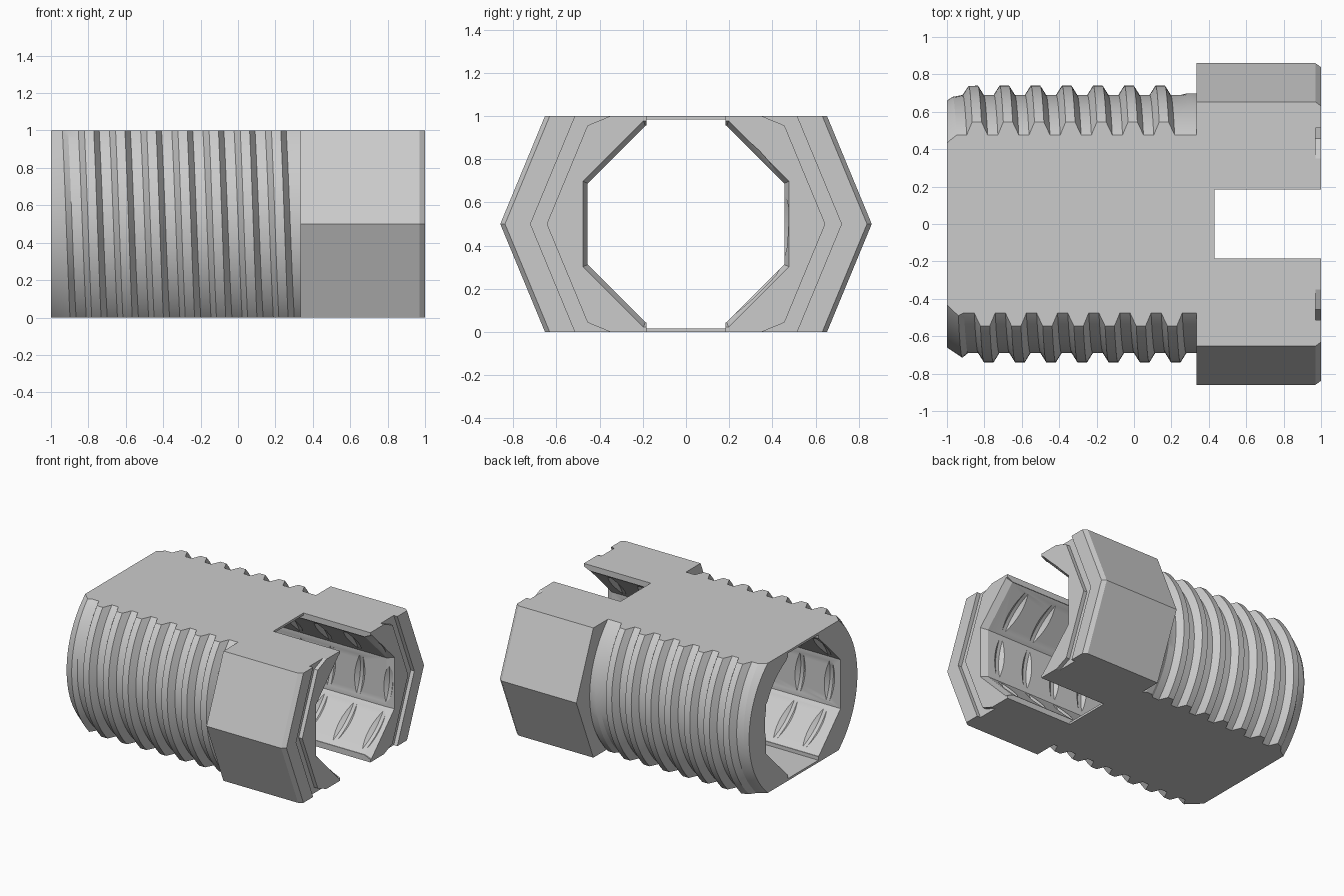
import bpy, bmesh, math
from math import cos, sin, pi, floor

if "Cube" in bpy.data.objects:
    bpy.data.objects.remove(bpy.data.objects["Cube"])

SEG = 96
grey = bpy.data.materials.new("plain_grey")
grey.diffuse_color = (0.6, 0.6, 0.6, 1)
grey.use_nodes = True
grey.node_tree.nodes["Principled BSDF"].inputs["Base Color"].default_value = grey.diffuse_color


def finish(name, bm):
    """Cap open ends, fix normals and make an object."""
    bmesh.ops.remove_doubles(bm, verts=bm.verts, dist=1e-5)
    bmesh.ops.holes_fill(bm, edges=[e for e in bm.edges if e.is_boundary], sides=0)
    bmesh.ops.recalc_face_normals(bm, faces=bm.faces)
    me = bpy.data.meshes.new(name)
    bm.to_mesh(me)
    bm.free()
    me.materials.append(grey)
    ob = bpy.data.objects.new(name, me)
    bpy.context.collection.objects.link(ob)
    return ob


def skin(bm, cols):
    """Join neighbouring columns of points with quads."""
    vs = [[bm.verts.new(p) for p in c] for c in cols]
    for a, b in zip(vs, vs[1:]):
        for i in range(len(a) - 1):
            bm.faces.new((a[i], a[i + 1], b[i + 1], b[i]))


def prism(name, profile, phase=0.0, n=8):
    """Polygonal solid along x from (x, circumradius) points."""
    bm = bmesh.new()
    cols = []
    for j in range(n + 1):
        t = phase + 2 * pi * j / n
        cols.append([(x, r * cos(t), r * sin(t)) for x, r in profile])
    skin(bm, cols)
    return finish(name, bm)


def thread(name, x0, x1, start, pitch, root, crest, flat, foot, limit):
    """Helical rod; limit(x, crest_x, r) adjusts the radius for lead-in and run-out."""
    bm = bmesh.new()
    cols = []
    k0 = floor((x0 - start) / pitch) - 2
    k1 = floor((x1 - start) / pitch) + 3
    for j in range(SEG + 1):
        t = 2 * pi * j / SEG
        col = []
        for k in range(k0, k1):
            for d in (-foot, -flat, flat, foot):
                x = min(max(start + pitch * (k + j / SEG) + d, x0), x1)
                u = (x - start) / pitch - j / SEG
                off = (u - floor(u + 0.5)) * pitch
                h = min(1, max(0, (foot - abs(off)) / (foot - flat)))
                r = limit(x, x - off, root, h * (crest - root))
                col.append((x, r * cos(t), r * sin(t)))
        cols.append(col)
    skin(bm, cols)
    return finish(name, bm)


def box(name, xa, xb, hy, hz):
    bm = bmesh.new()
    bmesh.ops.create_cube(bm, size=1)
    for v in bm.verts:
        v.co = (xa if v.co.x < 0 else xb, v.co.y * 2 * hy, v.co.z * 2 * hz)
    return finish(name, bm)


def combine(target, other, op):
    m = target.modifiers.new(op, 'BOOLEAN')
    m.operation, m.object, m.solver = op, other, 'EXACT'
    bpy.context.view_layer.objects.active = target
    bpy.ops.object.modifier_apply(modifier=m.name)
    bpy.data.objects.remove(other)


def outer_limit(x, c, root, h):
    fade = min(1, max(0, (0.32 - c) / 0.08))
    return min(root + h * fade, 0.66 + 0.67 * (x + 1))


# threaded shank and eight-sided head
plug = thread("threaded_plug", -1, 0.36, -0.86, 1 / 6, 0.69, 0.74, 0.025, 0.056, outer_limit)
head = prism("head", [(0.333, 0.86), (0.97, 0.86), (1, 0.838)])
combine(plug, head, 'UNION')

# flat top and bottom
combine(plug, box("slab", -1.5, 1.5, 1.5, 0.5), 'INTERSECT')

# octagonal bore, flared at the head end
k = 1 / cos(pi / 8)
combine(plug, prism("bore", [(-1.2, 0.455 * k), (0.95, 0.455 * k), (1, 0.478 * k), (1.2, 0.478 * k)], pi / 8), 'DIFFERENCE')

# helical grooves that leave lens-shaped dents in the bore facets
dents = thread("bore_thread", -1.1, 1.1, 0.97, 0.25, 0.435, 0.48, 0.014, 0.065, lambda x, c, r, h: r + h)
combine(plug, dents, 'DIFFERENCE')

# shallow channel along the bore, opening into a through slot in the head
combine(plug, box("channel", -1.2, 1.2, 0.184, 0.483), 'DIFFERENCE')
combine(plug, box("slot", 0.43, 1.2, 0.184, 0.8), 'DIFFERENCE')

# octagonal groove in the head's end face
ring = prism("end_groove", [(0.97, 0.72), (1.1, 0.72)])
combine(ring, prism("groove_core", [(0.9, 0.645), (1.2, 0.645)]), 'DIFFERENCE')
combine(plug, ring, 'DIFFERENCE')

plug.location.z = 0.5
plug.select_set(True)
bpy.context.view_layer.objects.active = plug
bpy.ops.object.shade_smooth_by_angle(angle=math.radians(20))
